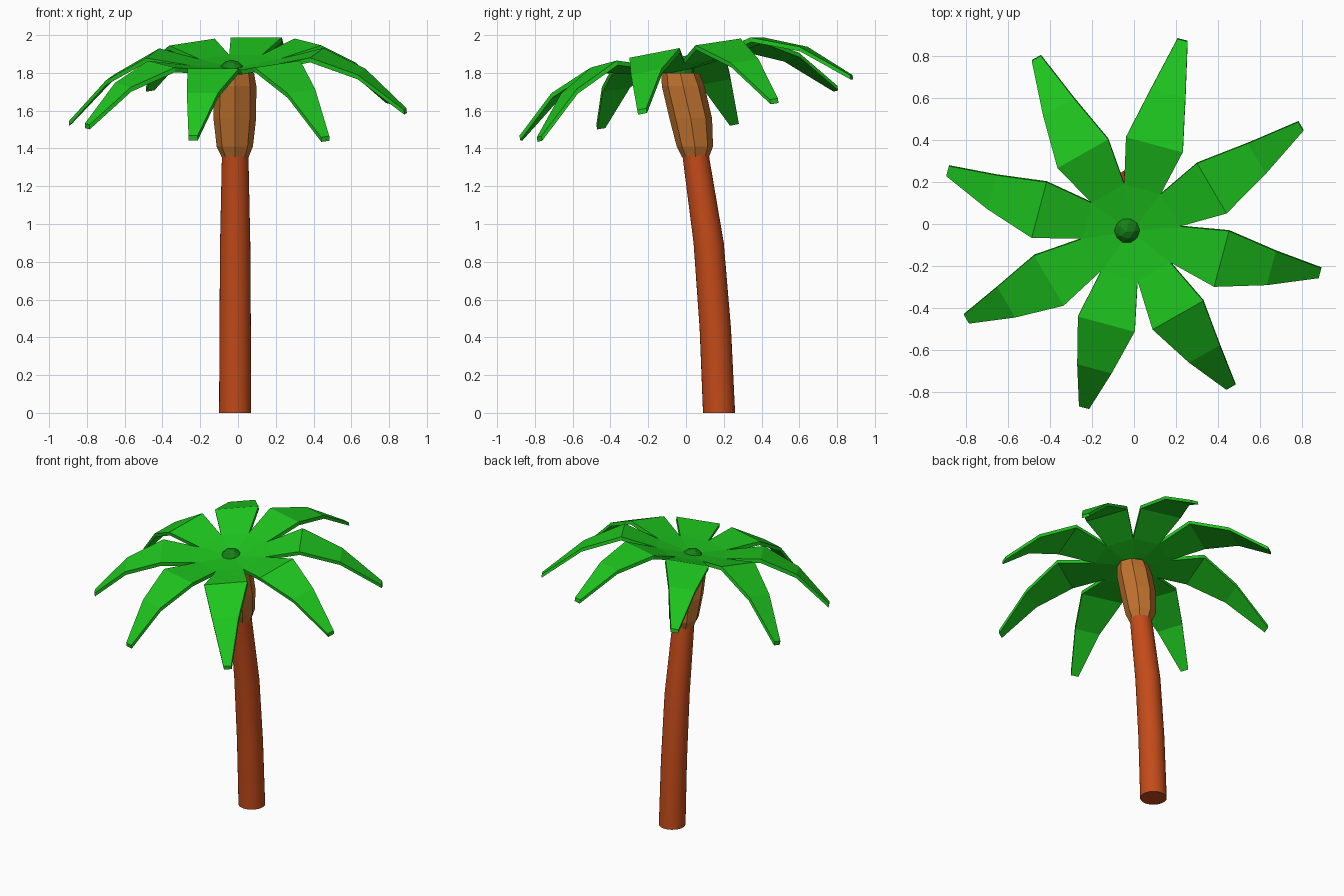
import bpy, bmesh
from math import radians, cos, sin, pi
from mathutils import Vector, Matrix

if "Cube" in bpy.data.objects:
    bpy.data.objects.remove(bpy.data.objects["Cube"])


def material(name, rgb):
    m = bpy.data.materials.new(name)
    m.diffuse_color = (*rgb, 1)
    m.use_nodes = True
    m.node_tree.nodes["Principled BSDF"].inputs["Base Color"].default_value = m.diffuse_color
    return m


def finish(name, bm, mat):
    bmesh.ops.recalc_face_normals(bm, faces=bm.faces)
    me = bpy.data.meshes.new(name)
    bm.to_mesh(me)
    bm.free()
    me.materials.append(mat)
    ob = bpy.data.objects.new(name, me)
    bpy.context.collection.objects.link(ob)
    return ob


def loft(name, rings, sides, mat):
    """Stacked horizontal rings given as (x, y, z, radius), capped at both ends."""
    bm = bmesh.new()
    loops = [[bm.verts.new((x + r * cos(2 * pi * i / sides),
                            y + r * sin(2 * pi * i / sides), z))
              for i in range(sides)] for x, y, z, r in rings]
    for a, b in zip(loops, loops[1:]):
        for i in range(sides):
            j = (i + 1) % sides
            bm.faces.new((a[i], a[j], b[j], b[i]))
    bm.faces.new(loops[0][::-1])
    bm.faces.new(loops[-1])
    return finish(name, bm, mat)


bark = material("bark", (0.55, 0.07, 0.01))
husk = material("husk", (0.53, 0.17, 0.028))
green = material("leaf_green", (0.013, 0.56, 0.013))
dark = material("bud_green", (0.008, 0.22, 0.008))

# Leaning trunk, smooth around
trunk = loft("trunk", [(-.015, .175, 0, .085), (-.015, .155, .45, .083),
                       (-.015, .12, .9, .08), (-.015, .05, 1.37, .07)], 32, bark)
bpy.context.view_layer.objects.active = trunk
trunk.select_set(True)
bpy.ops.object.shade_smooth_by_angle(angle=radians(30))
trunk.select_set(False)

# Faceted swelling under the crown
loft("trunk_head", [(-.015, .05, 1.355, .072), (-.017, .047, 1.41, .096),
                    (-.017, .025, 1.56, .113), (-.016, -.015, 1.73, .113),
                    (-.015, -.03, 1.80, .10)], 8, husk)

# Tilted crown frame
normal = Vector((-.05, -.18, 1)).normalized()
tilt = Vector((0, 0, 1)).rotation_difference(normal).to_matrix().to_4x4()
crown = Matrix.Translation((-.0175, -.05, 1.905)) @ tilt

# Leaf stations: distance out, half width, height, share of extra droop
stations = [(.217, .09, -.05, 0), (.45, .14, 0, 0), (.69, .085, -.105, .5), (.92, .025, -.31, 1)]
droops = [.006, -.06, .02, .01, -.05, .05, .037, -.02]
for k, droop in enumerate(droops):
    bm = bmesh.new()
    place = crown @ Matrix.Rotation(radians(-15 + 45 * k), 4, 'Z')
    root = bm.verts.new(place @ Vector((0, 0, -.08)))
    pairs = [[bm.verts.new(place @ Vector((d, s * w, h + droop * f))) for s in (-1, 1)]
             for d, w, h, f in stations]
    bm.faces.new((root, *pairs[0]))
    for a, b in zip(pairs, pairs[1:]):
        bm.faces.new((a[0], b[0], b[1], a[1]))
    # thin leaf: extrude the sheet downwards
    sheet = bm.faces[:]
    ext = bmesh.ops.extrude_face_region(bm, geom=sheet, use_keep_orig=True)
    low = [v for v in ext["geom"] if isinstance(v, bmesh.types.BMVert)]
    bmesh.ops.translate(bm, verts=low, vec=normal * -.025)
    finish(f"palm_leaf_{k + 1}", bm, green)

# Small faceted bud in the middle of the crown
bm = bmesh.new()
bmesh.ops.create_icosphere(bm, subdivisions=2, radius=.07,
                           matrix=Matrix.Translation((-.033, -.025, 1.80)) @ tilt)
finish("crown_bud", bm, dark)
